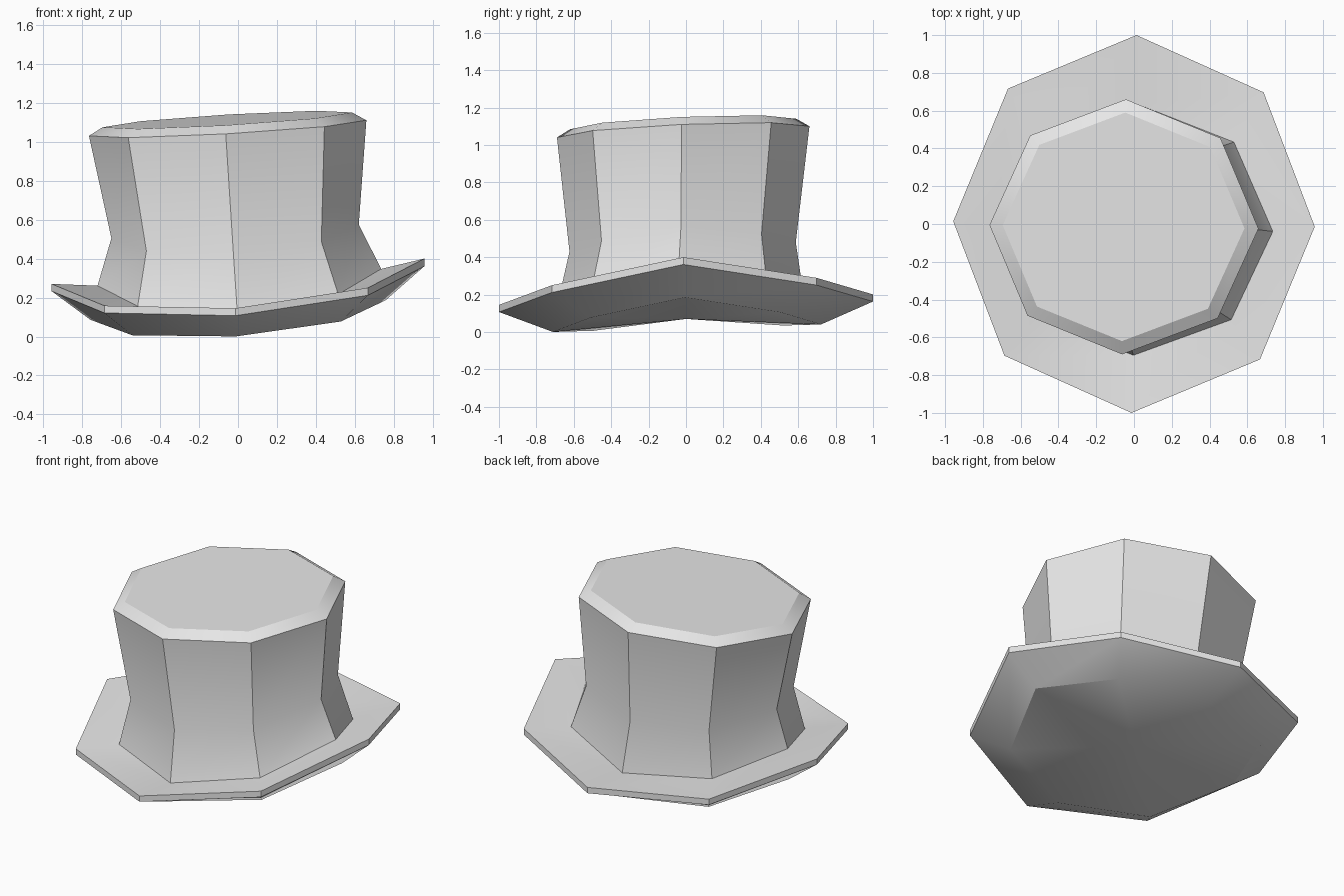
import bpy, bmesh
from math import cos, sin, pi, radians

SIDES = 8

if "Cube" in bpy.data.objects:
    bpy.data.objects.remove(bpy.data.objects["Cube"], do_unlink=True)

# One plain grey felt
felt = bpy.data.materials.new("grey_felt")
felt.use_nodes = True
felt.diffuse_color = (0.8, 0.8, 0.8, 1)
felt.node_tree.nodes["Principled BSDF"].inputs["Base Color"].default_value = felt.diffuse_color


def add_ring(bm, center, radius, height, tilt, saddle=0, ripple=0):
    """Octagonal ring: tilted sideways and lengthwise, then bent like a saddle."""
    ring = []
    for k in range(SIDES):
        a = 2 * pi * k / SIDES
        z = (height + tilt[0] * cos(a) + tilt[1] * sin(a)
             + saddle * cos(2 * a) + ripple * cos(4 * a))
        t = a - radians(0.8)
        ring.append(bm.verts.new((center[0] + radius[0] * cos(t),
                                  center[1] + radius[1] * sin(t), z)))
    return ring


def loft(bm, rings):
    for low, high in zip(rings, rings[1:]):
        for k in range(SIDES):
            n = (k + 1) % SIDES
            bm.faces.new((low[k], low[n], high[n], high[k]))


def finish(bm, name):
    mesh = bpy.data.meshes.new(name)
    bm.to_mesh(mesh)
    bm.free()
    mesh.materials.append(felt)
    obj = bpy.data.objects.new(name, mesh)
    bpy.context.collection.objects.link(obj)
    bpy.ops.object.select_all(action="DESELECT")
    obj.select_set(True)
    bpy.context.view_layer.objects.active = obj
    bpy.ops.object.shade_smooth_by_angle(angle=radians(30))


# Line where the crown meets the brim
seam = dict(center=(0.007, -0.03), radius=(0.728, 0.665), height=0.21,
            tilt=(0.043, 0.02), saddle=0.084, ripple=0.01)

# Brim: saddle-shaped dish with a thin rim and a fanned underside
bm = bmesh.new()
base = add_ring(bm, (0, 0.005), (0.757, 0.717), 0.067, (0.05, 0.02), 0.0575, 0.011)
rim_low = add_ring(bm, (0, 0), (0.957, 1), 0.201, (0.064, 0.028), 0.081, 0.015)
rim_high = add_ring(bm, (0, 0), (0.957, 1), 0.239, (0.065, 0.028), 0.081, 0.015)
loft(bm, [base, rim_low, rim_high, add_ring(bm, **seam)])
hub = bm.verts.new((0, 0, 0.07))
for k in range(SIDES):
    bm.faces.new((hub, base[(k + 1) % SIDES], base[k]))
finish(bm, "brim")

# Crown: pinched waist, flared top with a chamfered edge
bm = bmesh.new()
foot = add_ring(bm, **seam)
waist = add_ring(bm, (-0.015, -0.018), (0.635, 0.605), 0.489, (0.035, 0.025), 0.0425, 0.008)
shoulder = add_ring(bm, (-0.053, -0.015), (0.712, 0.675), 1.07, (0.04, 0.03))
top = add_ring(bm, (-0.055, -0.015), (0.64, 0.605), 1.112, (0.038, 0.028))
loft(bm, [foot, waist, shoulder, top])
bm.faces.new(top)
finish(bm, "crown")
